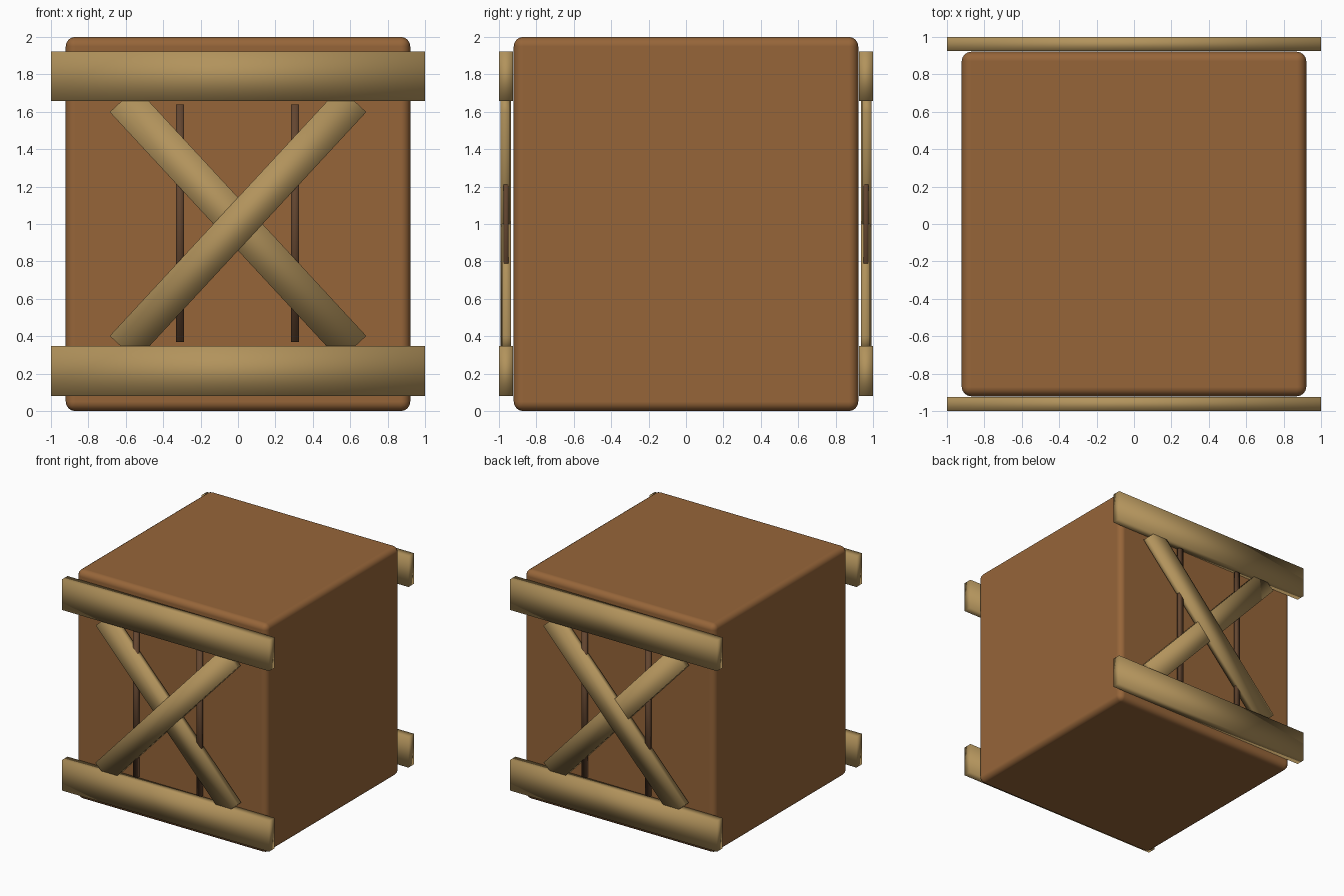
import bpy, math

if "Cube" in bpy.data.objects:
    bpy.data.objects.remove(bpy.data.objects["Cube"])


def material(name, srgb):
    m = bpy.data.materials.new(name)
    m.diffuse_color = [((c / 255 + 0.055) / 1.055) ** 2.4 for c in srgb] + [1]
    m.use_nodes = True
    m.node_tree.nodes["Principled BSDF"].inputs["Base Color"].default_value = m.diffuse_color
    return m


BODY = material("warm brown wood", (150, 101, 57))
PLANK = material("pale tan wood", (178, 147, 92))
SLAT = material("dark brown wood", (100, 70, 48))


def box(name, center, size, mat, angle=0.0):
    """Box of the given size, turned by angle about the y axis."""
    bpy.ops.mesh.primitive_cube_add(size=1, location=center)
    ob = bpy.context.object
    ob.name = name
    ob.scale = size
    bpy.ops.object.transform_apply(location=False, rotation=False, scale=True)
    ob.rotation_euler.y = angle
    ob.data.materials.append(mat)
    bpy.ops.object.shade_smooth()
    return ob


# Crate body with softly rounded edges
body = box("crate_body", (0, 0, 1), (1.842, 1.842, 2), BODY)
bevel = body.modifiers.new("rounded_edges", "BEVEL")
bevel.width = 0.05
bevel.segments = 4
bevel.harden_normals = True

# Identical bracing on the front and back
tilt = math.radians(47.2)
for side, s in (("front", -1), ("back", 1)):
    # Horizontal rails
    for level, z in (("lower", 0.213), ("upper", 1.79)):
        box(f"{side}_{level}_rail", (0, s * 0.962, z), (2, 0.076, 0.267), PLANK)
    # Crossed braces, the rising one slightly in front
    box(f"{side}_rising_brace", (0, s * 0.966, 1), (1.81, 0.05, 0.193), PLANK, -tilt)
    box(f"{side}_falling_brace", (0, s * 0.96, 1), (1.81, 0.05, 0.193), PLANK, tilt)
    # Thin upright slats behind the braces
    for label, x in (("left", -0.31), ("right", 0.305)):
        box(f"{side}_{label}_slat", (x, s * 0.962, 1.005), (0.044, 0.028, 1.27), SLAT)
